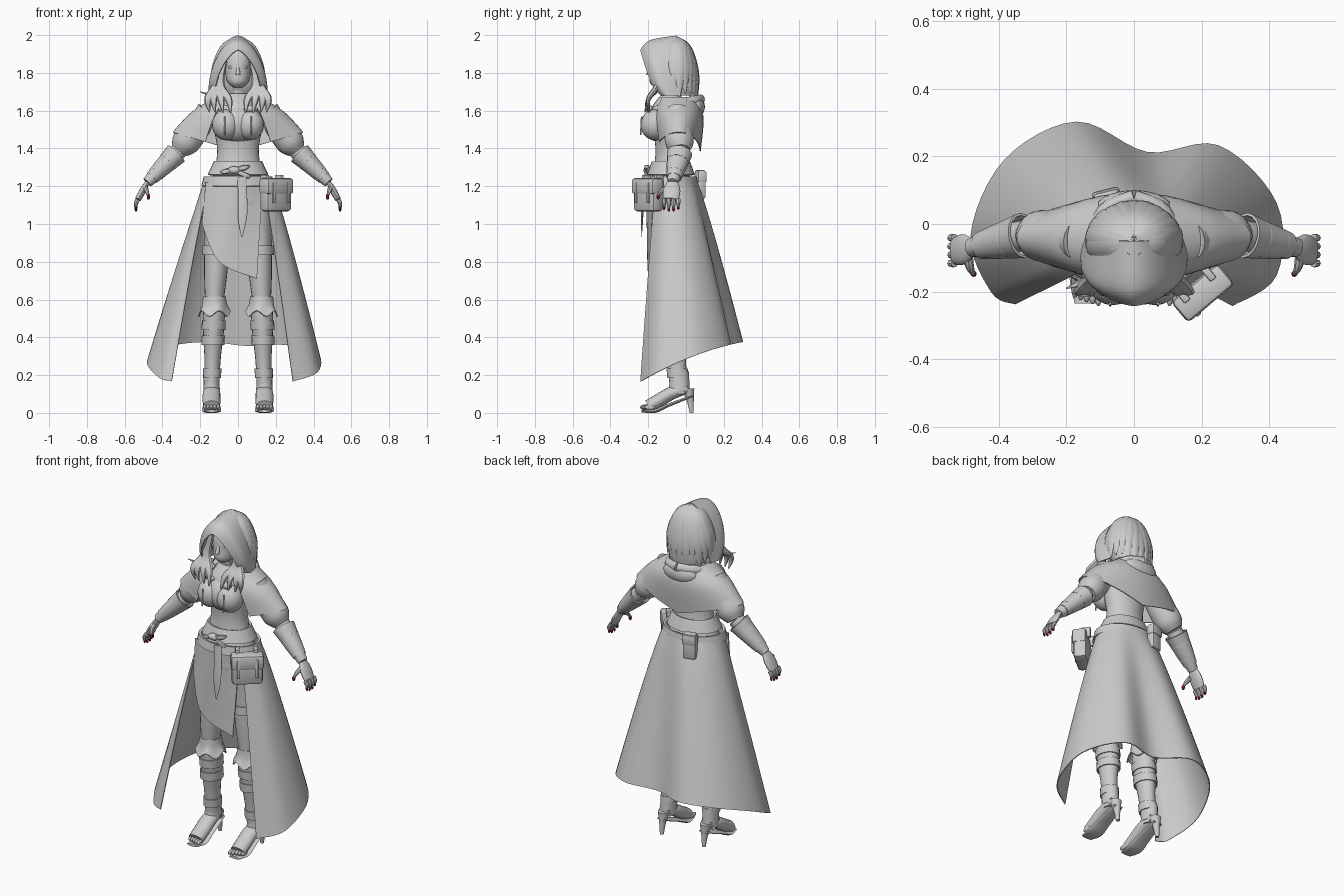
import bpy, bmesh, math, random
from math import sin, cos, pi, radians
from mathutils import Vector, Matrix

random.seed(4)
cube = bpy.data.objects.get("Cube")
if cube:
    bpy.data.objects.remove(cube, do_unlink=True)
parts = []


def P(x, y, z):
    return Vector((x, y, z))


X, Y, Z = P(1, 0, 0), P(0, 1, 0), P(0, 0, 1)


def material(name, color):
    mat = bpy.data.materials.new(name)
    mat.use_nodes = True
    mat.diffuse_color = color
    mat.node_tree.nodes["Principled BSDF"].inputs["Base Color"].default_value = color
    return mat


GREY = material("plain grey", (.6, .6, .6, 1))
RED = material("dark red", (.15, .005, .01, 1))


def finish(name, bm, mat=GREY, thick=0, bevel=0, pair=False):
    """Turn the mesh into an object; a pair is mirrored to the other side."""
    bmesh.ops.recalc_face_normals(bm, faces=bm.faces)
    mesh = bpy.data.meshes.new(name)
    bm.to_mesh(mesh)
    bm.free()
    mesh.materials.append(mat)
    obj = bpy.data.objects.new(name, mesh)
    bpy.context.collection.objects.link(obj)
    if pair:
        obj.modifiers.new("mirror", 'MIRROR')
    if thick:
        solid = obj.modifiers.new("thickness", 'SOLIDIFY')
        solid.thickness, solid.offset = thick, 0
    if bevel:
        rounding = obj.modifiers.new("bevel", 'BEVEL')
        rounding.width, rounding.segments = bevel, 2
    parts.append(obj)


def sample(keys, t):
    """Smooth curve through evenly spaced keys, which are numbers or vectors."""
    last = len(keys) - 1
    i = min(int(t * last), last - 1)
    t = t * last - i
    a, b, c, d = (keys[max(0, min(last, j))] for j in range(i - 1, i + 3))
    return b + (c - a) * t / 2 + (a*2 - b*5 + c*4 - d) * t**2 / 2 + (b*3 - a - c*3 + d) * t**3 / 2


def surface(name, rows, closed=False, thick=0, pair=False):
    bm = bmesh.new()
    grid = [[bm.verts.new(p) for p in row] for row in rows]
    count = len(rows[0])
    for low, high in zip(grid, grid[1:]):
        for i in range(count if closed else count - 1):
            j = (i + 1) % count
            bm.faces.new((low[i], low[j], high[j], high[i]))
    if closed and not thick:
        bm.faces.new(grid[0])
        bm.faces.new(grid[-1])
    finish(name, bm, thick=thick, pair=pair)


def sheet(name, rows, pair=False, steps=14):
    spread = [k / steps for k in range(steps + 1)]
    dense = [[sample(row, t) for t in spread] for row in rows]
    surface(name, [[sample(column, t) for column in zip(*dense)] for t in spread], thick=.006, pair=pair)


def tube(name, path, radii, flat=1, ref=None, sides=16, steps=14, thick=0, zigzag=0, pair=False):
    """Sweep a round section; flat squashes it across ref, and without ref the rings stay level."""
    centers = [sample(path, k / steps) for k in range(steps + 1)]
    rows = []
    for i, center in enumerate(centers):
        wide, deep = X, Y
        if ref:
            along = centers[min(i + 1, steps)] - centers[max(i - 1, 0)]
            deep = along.cross(ref).normalized()
            wide = deep.cross(along).normalized()
        r = max(sample(radii, i / steps), .002)
        row = []
        for k in range(sides):
            a = 2 * pi * k / sides
            drop = Z * zigzag * cos(a * 5) * i / steps
            row.append(center + wide * r * cos(a) + deep * r * flat * sin(a) - drop)
        rows.append(row)
    surface(name, rows, True, thick, pair)


def band(name, start, end, t, length, radius, flat=1, ref=None):
    path = [start.lerp(end, t), start.lerp(end, t + length)]
    tube(name, path, [radius, radius], flat, ref, steps=2, thick=.006, pair=True)


def ball(name, center, radii, mat=GREY, pair=False):
    bm = bmesh.new()
    bmesh.ops.create_uvsphere(bm, u_segments=20, v_segments=12, radius=1,
                              matrix=Matrix.Translation(center) @ Matrix.Diagonal((*radii, 1)))
    finish(name, bm, mat, pair=pair)


def box(name, center, size, turn, bevel=.01):
    bm = bmesh.new()
    spin = Matrix.Rotation(radians(turn), 4, 'Z')
    bmesh.ops.create_cube(bm, size=1, matrix=Matrix.Translation(center) @ spin @ Matrix.Diagonal((*size, 1)))
    finish(name, bm, bevel=bevel)


# Body and face
tube("torso", [P(0, -.08, 1), P(0, -.08, 1.65)], [.1, .16, .17, .13, .11, .125, .14, .1], .74, sides=32, steps=28)
tube("neckline", [P(0, -.1, 1.55), P(0, -.08, 1.69)], [.13, .105, .055], .85, sides=24)
tube("neck", [P(0, -.06, 1.6), P(0, -.08, 1.76)], [.05, .04])
tube("head", [P(0, -.14, 1.72), P(0, -.11, 1.8), P(0, -.09, 1.95)], [.02, .055, .068, .07, .03], 1.2, sides=24)
tube("nose", [P(0, -.18, 1.84), P(0, -.2, 1.79)], [.007, .012])
ball("lips", P(0, -.177, 1.76), (.02, .01, .01))
ball("eye", P(.032, -.17, 1.83), (.018, .012, .009), pair=True)
ball("chest", P(0, -.13, 1.53), (.13, .095, .1))
ball("bust", P(.063, -.165, 1.525), (.075, .075, .082), pair=True)
tube("bodice_lace", [P(.07, -.235, 1.57), P(.07, -.24, 1.47)], [.004, .004], pair=True)

# Hair: a cap, clumps falling down the back, and wavy locks framing the face
tube("hair_cap", [P(0, -.02, 1.68), P(0, -.08, 1.99)], [.11, .13, .12, .09, .02], .75, sides=24)
clumps = 15
for k in range(clumps):
    turn = radians(-25 + 230 * k / (clumps - 1))
    out = P(cos(turn), sin(turn) * .8, 0)
    reach = random.uniform(1.6, 1.85)
    path = [P(0, -.05, 1.71) + out * .14 * sin(u * reach) + Z * .275 * cos(u * reach) for u in (0, .35, .7, 1)]
    tube("hair_clump", path, [.02, .035, .034, .004], .4, P(-sin(turn), cos(turn), 0), sides=8)
for x in (.05, .09, .13, .16):
    path = [P(.06, -.15, 1.91), P(.09, -.15, 1.8), P(.08 + x / 4, -.16, 1.72), P(x, -.2, 1.66), P(x - .01, -.23 + x / 4, 1.59)]
    tube("front_lock", path, [.012, .02, .026, .02, .003], .6, X, sides=8, pair=True)
tube("stray_lock", [P(-.12, -.15, 1.74), P(-.15, -.17, 1.69), P(-.2, -.19, 1.7)], [.015, .012, .002], .6, Y, sides=8)


# Hood: arches from the face opening back to the crown
def arch(width, height, front, back, point=1.1):
    turns = [radians(10 * k) for k in range(10)]
    return [P(width * sin(u) ** point, back + (front - back) * cos(u) ** .6, 1.68 + height * cos(u)) for u in turns]


sheet("hood", [arch(.12, .24, -.24, -.13, 1.5), arch(.155, .29, -.19, -.1), arch(.138, .315, -.05, -.03)], pair=True)


# Shoulder mantle: arcs from the chest round to the back, with a gathered cowl
def drape(width, depth, height, lift):
    turns = [radians(-60 + 15 * k) for k in range(11)]
    return [P(width * cos(u), depth * sin(u) - .04, height + lift * cos(u)) for u in turns]


sheet("mantle", [drape(.12, .1, 1.67, 0), drape(.245, .13, 1.56, .03), drape(.345, .115, 1.385, .1)], pair=True)
tube("collar", [P(.12 * sin(u), -.05 - .13 * cos(u), 1.63 - .03 * cos(u)) for u in (.3, 1, 1.7, 2.4, pi)],
     [.02, .026, .026], .8, Z, pair=True)
ball("lowered_cowl", P(0, .05, 1.62), (.11, .05, .06))
ball("tie_knot", P(.06, -.195, 1.61), (.03, .02, .02))

# Arm, gathered sleeve and bracer
shoulder, elbow, wrist, knuckle = P(.16, -.05, 1.6), P(.31, -.03, 1.39), P(.48, -.07, 1.22), P(.53, -.08, 1.13)
tube("upper_arm", [shoulder, elbow], [.06, .05, .045], ref=Y, pair=True)
tube("forearm", [elbow, wrist], [.045, .045, .028], ref=Y, pair=True)
tube("sleeve", [shoulder.lerp(elbow, .1) - Z * .01, elbow], [.055, .07, .076, .074, .05], ref=Y, sides=24, pair=True)
tube("bracer", [elbow.lerp(wrist, .1), elbow.lerp(wrist, .85)], [.064, .05, .036], .9, Y, thick=.008, pair=True)
for t in (.3, .65):
    band("bracer_strap", elbow, wrist, t, .06, .066 - .036 * t, .92, Y)

# Hand with painted nails
tube("palm", [wrist, knuckle], [.03, .045, .04], .4, Y, pair=True)
for k in range(4):
    base = knuckle + Y * (.025 * k - .036)
    tip = base + P(.01, 0, -.04 if k in (0, 3) else -.05)
    tube("finger", [base, base.lerp(tip, .5) + X * .006, tip], [.012, .011, .006], ref=Y, sides=8, pair=True)
    ball("nail", tip - Z * .002, (.007, .007, .013), RED, True)
thumb_tip = P(.474, -.147, 1.15)
tube("thumb", [P(.49, -.1, 1.19), P(.484, -.13, 1.175), thumb_tip], [.015, .012, .007], ref=X, sides=8, pair=True)
ball("thumb_nail", thumb_tip - Z * .006, (.009, .009, .015), RED, True)

# Leg with thigh band, flared knee cuff and wraps
hip, knee, ankle = P(.1, -.08, 1.1), P(.125, -.08, .6), P(.14, -.035, .1)
tube("thigh", [hip, knee], [.085, .072, .062, .05], 1.15, sides=20, pair=True)
tube("shin", [knee, ankle], [.05, .058, .054, .043, .04, .04], 1.2, sides=20, pair=True)
band("thigh_band", hip, knee, .43, .1, .074, 1.15)
tube("knee_cuff", [knee + Z * .015, knee - Z * .075], [.058, .064, .083], sides=30, thick=.006, zigzag=.016, pair=True)
for t, radius in ((.22, .06), (.38, .058), (.73, .045)):
    band("shin_wrap", knee, ankle, t, .1, radius, 1.18)

# Open-toed heeled boot
foot = ankle * 1
foot.z = 0
tube("boot_ankle", [foot + P(0, 0, .22), foot + P(0, 0, .12)], [.04, .044], 1.25, pair=True)
tube("foot", [foot + P(0, .045, .13), foot + P(0, -.04, .105), foot + P(0, -.11, .065), foot + P(0, -.165, .035)],
     [.035, .046, .047, .045], .75, X, pair=True)
tube("sole", [foot + P(0, .07, .09), foot + P(0, -.06, .04), foot + P(0, -.13, .01), foot + P(0, -.2, .01)],
     [.03, .045, .05, .035], .2, X, pair=True)
tube("heel", [foot + P(0, .045, .13), foot + P(0, .058, .06), foot + P(0, .065, 0)], [.034, .018, .011], pair=True)
for k in range(5):
    ball("toe", foot + P(.0175 * k - .035, .006 * k - .18, .03), (.01, .028, .014), pair=True)

# Long open skirt: a waist arc lofted to a wavy hem that rises toward the back
hem = [Vector(p) for p in ((-.35, -.235), (-.42, -.2), (-.48, -.03), (-.38, .19), (-.17, .3),
                           (.04, .21), (.25, .23), (.42, .06), (.42, -.15), (.29, -.24))]
rows = []
for level in range(15):
    fall = level / 14
    flare = fall ** .9
    row = []
    for k in range(55):
        x, y = sample(hem, k / 54)
        turn = radians(212 - 255 * k / 54)
        waist = P(.18 * cos(turn), .13 * sin(turn) - .07, 1.22)
        low = P(x, y, .285 + .41 * y - .36 * y * y)
        point = waist.lerp(low, flare)
        point.z = waist.z + (low.z - waist.z) * fall
        row.append(point)
    rows.append(row)
surface("skirt", rows, thick=.005)

# Slanted front panel
sheet("front_panel", [[P(-.17, -.16, 1.22), P(0, -.21, 1.22), P(.13, -.17, 1.22)],
                      [P(-.19, -.15, 1), P(-.1, -.2, .8), P(.1, -.19, .71)]])

# Belts, knot and hanging tail
tube("waist_sash", [P(0, -.08, 1.33), P(0, -.08, 1.26)], [.122, .155], .78, sides=32, thick=.012)
tube("hip_belt", [P(0, -.08, 1.25), P(0, -.08, 1.2)], [.175, .187], .74, sides=32, thick=.014)
knot = P(-.02, -.205, 1.285)
ball("belt_knot", knot, (.035, .02, .02))
for end in (P(-.07, .01, -.01), P(.08, .01, .02), P(.09, .01, -.04)):
    tube("knot_loop", [knot, knot + end * .7 - Y * .015, knot + end], [.01, .014, .006], .6, Z, sides=8)
tube("belt_tail", [P(.02, -.22, 1.25), P(.025, -.23, 1.1), P(.02, -.235, .93)], [.024, .024, .024, .003], .25, X)

# Hip pouch with flap and straps, and a small case at the back
pouch, pouch_turn = P(.2, -.2, 1.15), 40
across, outward = (Matrix.Rotation(radians(pouch_turn), 3, 'Z') @ d for d in (X, -Y))
box("hip_pouch", pouch, (.17, .075, .17), pouch_turn, .02)
box("pouch_flap", pouch + Z * .05 + outward * .005, (.18, .08, .085), pouch_turn, .015)
for side in (-1, 1):
    middle = pouch + across * side * .05
    box("pouch_strap", middle + outward * .044 + Z * .015, (.016, .01, .11), pouch_turn, .003)
    box("pouch_hanger", middle - outward * .03 + Z * .08, (.022, .05, .06), pouch_turn, .004)
box("back_case", P(-.08, .075, 1.21), (.075, .045, .15), 14)
box("back_case_flap", P(-.08, .078, 1.25), (.082, .05, .06), 14)

# Smooth shading with crisp edges
for obj in bpy.context.selected_objects:
    obj.select_set(False)
for obj in parts:
    obj.select_set(True)
bpy.context.view_layer.objects.active = parts[0]
bpy.ops.object.convert(target='MESH')
bpy.ops.object.shade_smooth_by_angle(angle=radians(40))
